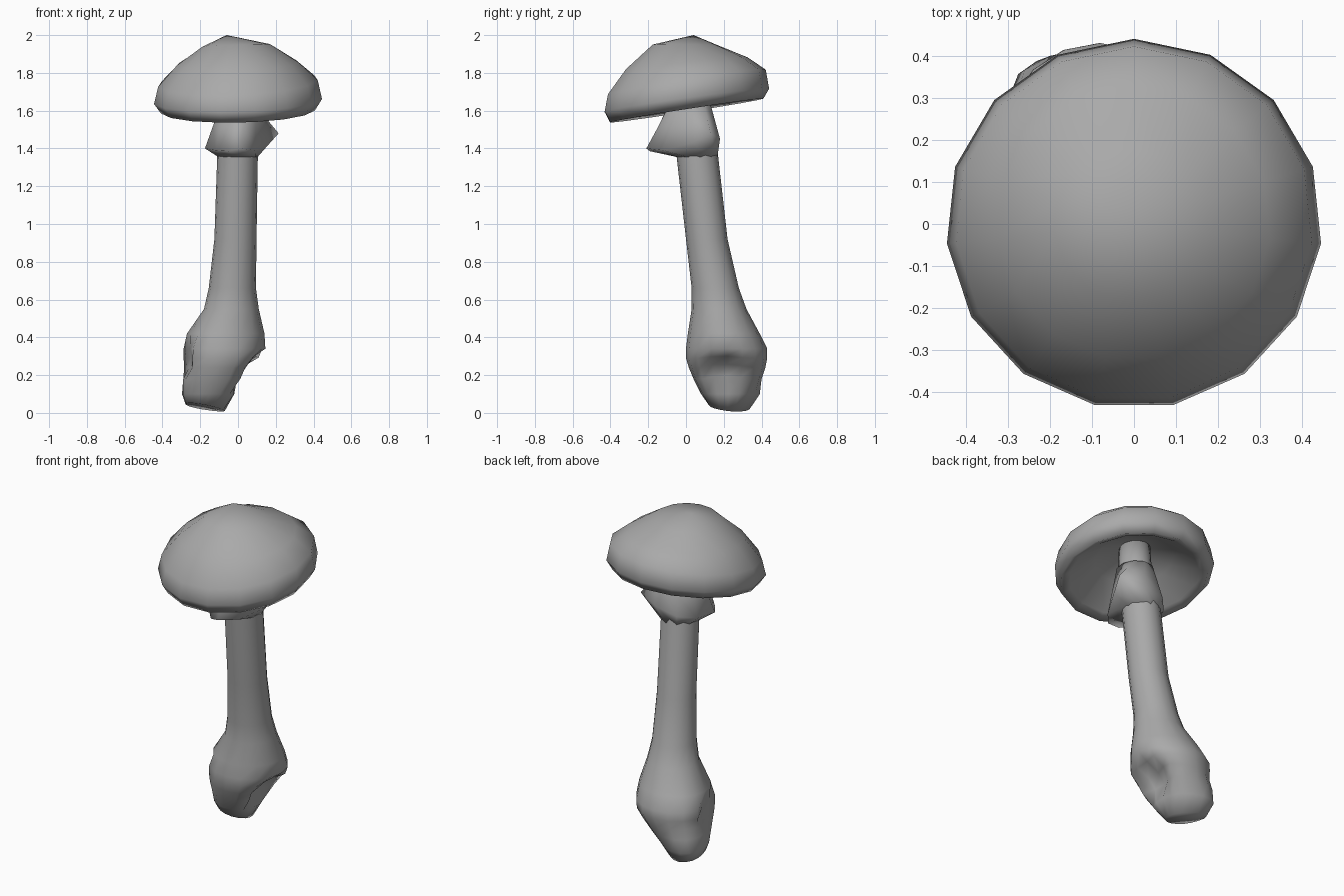
import bpy, bmesh, math
from mathutils import Vector

if "Cube" in bpy.data.objects:
    bpy.data.objects.remove(bpy.data.objects["Cube"])

grey = bpy.data.materials.new("mushroom grey")
grey.use_nodes = True
grey.diffuse_color = (0.4, 0.4, 0.4, 1)
grey.node_tree.nodes["Principled BSDF"].inputs["Base Color"].default_value = (0.4, 0.4, 0.4, 1)


def ring(cx, cy, z, rx, ry, tilt_x=0, tilt_y=0, sides=15, phase=18):
    """Points of a tilted ellipse."""
    pts = []
    for i in range(sides):
        a = math.tau * i / sides + math.radians(phase)
        x, y = rx * math.cos(a), ry * math.sin(a)
        pts.append(Vector((cx + x, cy + y, z + tilt_x * x + tilt_y * y)))
    return pts


def span(x0, x1, y0, y1, z, tilt_x=0, tilt_y=0):
    """Stem ring given by its extents."""
    return ring((x0 + x1) / 2, (y0 + y1) / 2, z, (x1 - x0) / 2, (y1 - y0) / 2,
                tilt_x, tilt_y, sides=16, phase=0)


def loft(name, rings, start=None, dents=()):
    """Skin rings in order, closing the start on a point or flat face and the end flat."""
    bm = bmesh.new()
    loops = [[bm.verts.new(p) for p in r] for r in rings]
    n = len(loops[0])
    for a, b in zip(loops, loops[1:]):
        for i in range(n):
            j = (i + 1) % n
            bm.faces.new((a[i], a[j], b[j], b[i]))
    if start:
        tip = bm.verts.new(start)
        for i in range(n):
            bm.faces.new((loops[0][i], loops[0][(i + 1) % n], tip))
    else:
        bm.faces.new(loops[0])
    bm.faces.new(loops[-1])
    # Soft pushes for hollows and lumps
    for centre, radius, push in dents:
        for v in bm.verts:
            d = (v.co - Vector(centre)).length / radius
            if d < 1:
                v.co += Vector(push) * (1 - d * d)
    bmesh.ops.recalc_face_normals(bm, faces=bm.faces)
    mesh = bpy.data.meshes.new(name)
    bm.to_mesh(mesh)
    bm.free()
    mesh.materials.append(grey)
    bpy.context.collection.objects.link(bpy.data.objects.new(name, mesh))
    mesh.shade_smooth()


# Leaning stem with a swollen foot, hollowed on both sides
loft("stem", [
    span(-0.27, -0.07, 0.12, 0.32, 0.03, -0.2, -0.12),
    span(-0.285, -0.02, 0.08, 0.37, 0.10),
    span(-0.29, 0.05, 0.04, 0.40, 0.18),
    span(-0.30, 0.10, 0.015, 0.42, 0.24),
    span(-0.305, 0.14, 0.0, 0.43, 0.29),
    span(-0.305, 0.145, 0.0, 0.43, 0.34),
    span(-0.27, 0.14, 0.01, 0.39, 0.42),
    span(-0.18, 0.11, 0.03, 0.32, 0.55),
    span(-0.155, 0.095, 0.03, 0.28, 0.66),
    span(-0.125, 0.098, 0.0, 0.22, 0.92),
    span(-0.11, 0.105, -0.05, 0.17, 1.36),
    span(-0.08, 0.10, -0.08, 0.12, 1.62),
    span(-0.08, 0.09, -0.08, 0.10, 1.79)],
    dents=[((0.09, 0.2, 0.21), 0.14, (-0.10, 0, 0.02)),
           ((-0.30, 0.18, 0.29), 0.11, (0.06, 0, 0)),
           ((-0.22, 0.33, 0.10), 0.14, (-0.03, 0.03, 0)),
           ((-0.02, 0.10, 0.12), 0.10, (0.02, -0.01, 0))])

# Ragged skirt hanging under the cap
hem = [Vector(p) for p in (
    (0.17, 0.03, 1.43), (0.215, 0.13, 1.48), (0.08, 0.18, 1.45), (-0.06, 0.175, 1.42),
    (-0.14, 0.09, 1.40), (-0.175, -0.03, 1.40), (-0.12, -0.11, 1.39),
    (-0.05, -0.19, 1.385), (0.01, -0.21, 1.40), (0.09, -0.12, 1.39))]
neck = ring(0.01, 0.02, 1.64, 0.10, 0.11, sides=10, phase=8)
middle = [h.lerp(n, 0.5) for h, n in zip(hem, neck)]
inside = ring(0.0, 0.058, 1.355, 0.105, 0.11, sides=10, phase=8)
loft("skirt", [neck, middle, hem, inside])

# Tilted cap: crown, rounded rim and hollow underside
loft("cap", [
    ring(-0.01, 0.0, 1.945, 0.18, 0.18, 0.04, -0.02),
    ring(0, 0, 1.85, 0.325, 0.325, 0.02, 0.10),
    ring(0, 0, 1.75, 0.425, 0.422, 0.04, 0.16),
    ring(0, 0, 1.655, 0.447, 0.44, 0.03, 0.14),
    ring(0, 0, 1.60, 0.41, 0.41, 0.02, 0.155),
    ring(0, 0, 1.62, 0.36, 0.36, 0.02, 0.155),
    ring(0, 0, 1.72, 0.22, 0.22, 0, 0.14),
    ring(0, 0, 1.78, 0.09, 0.09, 0, 0.1)],
    start=(-0.06, 0.04, 2.0))
